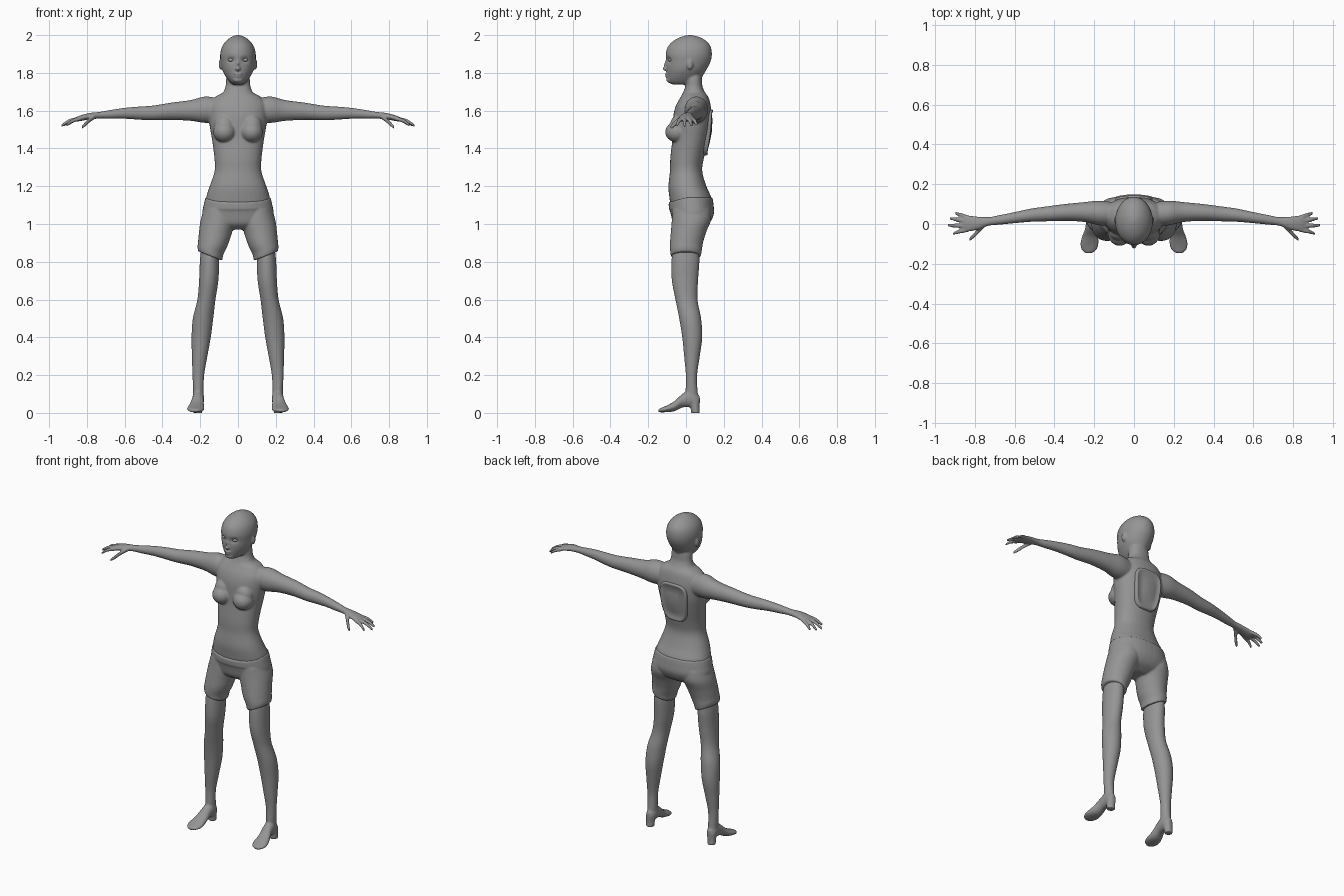
import bpy, bmesh, math
from mathutils import Vector, Matrix

grey = bpy.data.materials.new("plain grey")
grey.diffuse_color = (0.3, 0.3, 0.3, 1)


# Cross-sections: centre plus two half-axis vectors
def zsec(z, cx, rx, yf, yb):
    return Vector((cx, (yf + yb) / 2, z)), Vector((rx, 0, 0)), Vector((0, (yb - yf) / 2, 0))


def xsec(x, cy, cz, ry, rz):
    return Vector((x, cy, cz)), Vector((0, ry, 0)), Vector((0, 0, rz))


def ysec(y, cx, cz, rx, rz):
    return Vector((cx, y, cz)), Vector((rx, 0, 0)), Vector((0, 0, rz))


def spline(a, b, c, d, t):
    return b + 0.5 * t * (c - a + t * (2 * a - 5 * b + 4 * c - d + t * (3 * (b - c) + d - a)))


def loft(bm, secs, side=1, power=2.0, steps=6, n=36):
    """Smooth closed tube through the sections; side=-1 mirrors it in x."""
    rings = []
    last = len(secs) - 1
    for i in range(last):
        four = [secs[max(0, min(last, i + k))] for k in (-1, 0, 1, 2)]
        for s in range(steps + (i == last - 1)):
            c, u, v = (spline(*[f[k] for f in four], s / steps) for k in range(3))
            ring = []
            for j in range(n):
                a = 2 * math.pi * j / n
                ca, sa = math.cos(a), math.sin(a)
                p = c + u * math.copysign(abs(ca) ** (2 / power), ca) \
                      + v * math.copysign(abs(sa) ** (2 / power), sa)
                ring.append(bm.verts.new((p.x * side, p.y, p.z)))
            rings.append(ring)
    for r0, r1 in zip(rings, rings[1:]):
        for j in range(n):
            k = (j + 1) % n
            bm.faces.new((r0[j], r0[k], r1[k], r1[j]))
    bm.faces.new(rings[0])
    bm.faces.new(rings[-1])
    return [v for r in rings for v in r]


def ball(bm, centre, radii):
    m = Matrix.Translation(centre) @ Matrix.Diagonal((*radii, 1))
    bmesh.ops.create_uvsphere(bm, u_segments=24, v_segments=16, radius=1, matrix=m)


def finish(bm, name, voxel=None):
    bmesh.ops.recalc_face_normals(bm, faces=bm.faces)
    for f in bm.faces:
        f.smooth = True
    me = bpy.data.meshes.new(name)
    bm.to_mesh(me)
    bm.free()
    me.materials.append(grey)
    ob = bpy.data.objects.new(name, me)
    bpy.context.collection.objects.link(ob)
    if voxel:  # fuse the overlapping volumes into one smooth skin
        r = ob.modifiers.new("fuse", 'REMESH')
        r.mode = 'VOXEL'
        r.voxel_size = voxel
        r.use_smooth_shade = True
        s = ob.modifiers.new("soften", 'SMOOTH')
        s.factor = 0.5
        s.iterations = 4
    return ob


# ---- upper body: torso with neck
bm = bmesh.new()
torso = [(1.10, .172, -.082, .135), (1.14, .169, -.088, .134), (1.20, .150, -.093, .108),
         (1.28, .124, -.085, .086), (1.35, .125, -.083, .095), (1.45, .138, -.072, .120),
         (1.52, .150, -.070, .133), (1.58, .155, -.066, .136), (1.63, .152, -.052, .130),
         (1.67, .125, -.030, .119), (1.695, .082, -.016, .102), (1.715, .070, -.008, .092),
         (1.735, .065, -.003, .086), (1.77, .062, -.005, .084), (1.80, .055, -.005, .080)]
loft(bm, [zsec(z, 0, rx, f, b) for z, rx, f, b in torso], power=2.2)

# ---- head, with eye sockets pressed in
skull = [(1.738, .022, -.070, .040), (1.747, .038, -.088, .060), (1.765, .054, -.099, .078),
         (1.79, .071, -.102, .092), (1.82, .085, -.104, .110), (1.86, .092, -.105, .130),
         (1.90, .094, -.107, .137), (1.94, .084, -.095, .130), (1.97, .062, -.066, .106),
         (1.99, .035, -.028, .070), (2.0, .010, .010, .030)]
for v in loft(bm, [zsec(z, 0, rx, f, b) for z, rx, f, b in skull], n=72):
    if v.co.y < 0:
        d = ((abs(v.co.x) - .036) / .018) ** 2 + ((v.co.z - 1.868) / .014) ** 2
        v.co.y += .013 * math.exp(-d)

# nose, lips and chin
ball(bm, (0, -.106, 1.822), (.013, .019, .011))
ball(bm, (0, -.102, 1.842), (.008, .014, .026))
ball(bm, (0, -.100, 1.794), (.022, .012, .006))
ball(bm, (0, -.099, 1.782), (.019, .012, .007))
ball(bm, (0, -.088, 1.763), (.026, .017, .015))

arm = [(.08, .050, 1.600, .055, .060), (.17, .055, 1.605, .062, .070), (.25, .060, 1.601, .050, .055),
       (.35, .058, 1.597, .042, .046), (.45, .050, 1.588, .037, .039), (.52, .044, 1.587, .033, .035),
       (.60, .032, 1.586, .028, .029), (.68, .020, 1.580, .024, .023), (.73, .013, 1.576, .022, .018),
       (.79, .004, 1.570, .034, .017), (.845, .002, 1.557, .042, .014), (.865, .002, 1.550, .036, .009)]
# finger: knuckle y, middle (x, y, z), tip (x, y, z)
fingers = [(.034, (.872, .046, 1.546), (.900, .055, 1.527)),
           (.013, (.888, .022, 1.546), (.925, .029, 1.521)),
           (-.009, (.892, -.008, 1.546), (.935, -.007, 1.520)),
           (-.030, (.878, -.038, 1.545), (.910, -.049, 1.521))]
for side in (1, -1):
    # breasts and ears
    ball(bm, (side * .072, -.045, 1.487), (.060, .065, .056))
    ball(bm, (side * .072, -.035, 1.520), (.055, .050, .060))
    ball(bm, (side * .092, .020, 1.845), (.010, .017, .028))
    # arm and palm
    loft(bm, [xsec(*a) for a in arm], side)
    # fingers
    for ky, mid, tip in fingers:
        loft(bm, [xsec(.835, ky, 1.558, .011, .011), xsec(*mid, .0105, .0105),
                  xsec(*tip, .008, .008)], side, n=16, steps=5)
    # thumb
    loft(bm, [xsec(.755, -.005, 1.570, .016, .012), xsec(.785, -.037, 1.550, .015, .013),
              xsec(.806, -.060, 1.530, .013, .013), xsec(.828, -.078, 1.511, .009, .009)], side, n=16)
finish(bm, "upper_body", .0055)

# ---- eyes
bm = bmesh.new()
for side in (1, -1):
    ball(bm, (side * .036, -.083, 1.869), (.017, .012, .010))
finish(bm, "eyes")

# ---- panel on the back: raised rim around a shallow inner face
bm = bmesh.new()
N = 48
rings = []
for size, lift in ((1, -.03), (1, .000), (.97, .006), (.90, .006), (.85, .000), (.5, .003), (.02, .004)):
    ring = []
    for j in range(N):
        a = 2 * math.pi * j / N
        ca, sa = math.cos(a), math.sin(a)
        q = math.copysign(abs(sa) ** .55, sa) * size
        x = math.copysign(abs(ca) ** .55, ca) * size * (.088 + .012 * q)
        back = .137 - .017 * max(0, .45 - q) ** 1.6
        ring.append(bm.verts.new((x, back + lift - 1.2 * x * x, 1.485 + .122 * q)))
    rings.append(ring)
for r0, r1 in zip(rings, rings[1:]):
    for j in range(N):
        bm.faces.new((r0[j], r0[(j + 1) % N], r1[(j + 1) % N], r1[j]))
bm.faces.new(rings[-1])
finish(bm, "back_panel")

# ---- shorts: hips and two thigh tubes with a slanted hem
bm = bmesh.new()
hips = [(1.14, .173, -.092, .140), (1.10, .182, -.090, .146), (1.05, .189, -.080, .147),
        (1.00, .170, -.066, .120), (.97, .100, -.030, .070)]
for v in loft(bm, [zsec(z, 0, rx, f, b) for z, rx, f, b in hips], power=2.2):
    if v.co.z > 1.1:  # waistband dips at the front
        v.co.z -= .025 * max(0, -v.co.y) / .09
thigh = [(1.08, .100, .080, -.070, .130), (1.02, .104, .094, -.075, .132), (.96, .118, .088, -.080, .108),
         (.90, .131, .081, -.085, .090), (.86, .145, .069, -.084, .084), (.83, .148, .064, -.081, .079)]
for side in (1, -1):
    for v in loft(bm, [zsec(*t) for t in thigh], side):
        if v.co.z < .9:
            v.co.z += (abs(v.co.x) - .146) * .4 * min(1, (.9 - v.co.z) / .06)
finish(bm, "shorts", .0055)

# ---- legs with heeled feet
bm = bmesh.new()
leg = [(.87, .150, .045, -.070, .068), (.80, .151, .051, -.077, .071), (.70, .155, .051, -.075, .064),
       (.60, .167, .048, -.056, .061), (.50, .185, .054, -.036, .080), (.40, .195, .051, -.020, .086),
       (.30, .203, .041, -.010, .073), (.20, .210, .031, -.001, .059), (.12, .210, .028, -.002, .061),
       (.07, .210, .028, .000, .066)]
foot = [(.073, .210, .060, .012, .030), (.050, .210, .068, .028, .043), (.020, .210, .076, .031, .046),
        (-.020, .213, .064, .032, .036), (-.060, .220, .036, .040, .027), (-.100, .224, .022, .046, .018),
        (-.130, .226, .015, .037, .012), (-.147, .227, .012, .016, .008)]
heel = [(.07, .211, .028, .015, .074), (.035, .212, .026, .024, .072), (-.001, .213, .024, .027, .074)]
for side in (1, -1):
    loft(bm, [zsec(*s) for s in leg], side)
    loft(bm, [ysec(*s) for s in foot], side)
    loft(bm, [zsec(*s) for s in heel], side)
finish(bm, "legs", .0055)
